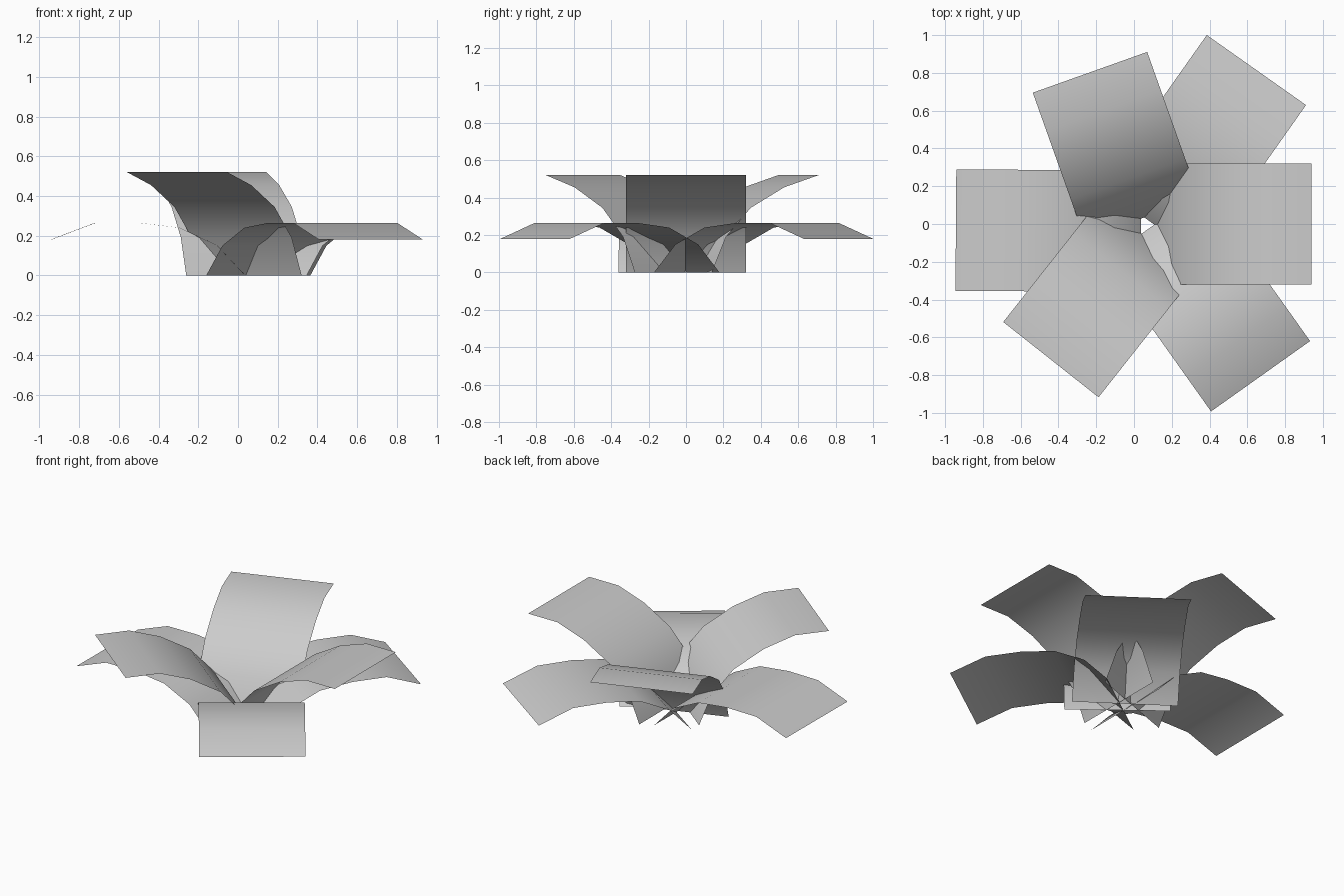
import bpy
import bmesh
from math import radians
from mathutils import Matrix, Vector

cube = bpy.data.objects.get("Cube")
if cube:
    bpy.data.objects.remove(cube, do_unlink=True)

# Single matte grey for every leaf
grey = bpy.data.materials.new("leaf_grey")
grey.use_nodes = True
grey.diffuse_color = (0.6, 0.6, 0.6, 1)
grey.node_tree.nodes["Principled BSDF"].inputs["Base Color"].default_value = (0.6, 0.6, 0.6, 1)

WIDTH = 0.643

# Side profiles (distance outward, height)
LOW = [(0, 0), (0.14, 0.15), (0.33, 0.24), (0.54, 0.265), (0.76, 0.263), (0.98, 0.18)]
TALL = [(0, 0), (0.08, 0.19), (0.22, 0.345), (0.41, 0.455), (0.605, 0.52), (0.82, 0.52)]


def leaf(name, profile, tip, angle):
    """Arched rectangular strip whose outer edge is centred on tip."""
    turn = Matrix.Rotation(radians(angle), 3, 'Z')
    reach = profile[-1][0]
    bm = bmesh.new()
    rows = []
    for r, z in profile:
        rows.append([bm.verts.new(turn @ Vector((r - reach, side * WIDTH / 2, z))
                                  + Vector((tip[0], tip[1], 0))) for side in (-1, 1)])
    for a, b in zip(rows, rows[1:]):
        face = bm.faces.new((a[0], b[0], b[1], a[1]))
        face.smooth = True
    mesh = bpy.data.meshes.new(name)
    bm.to_mesh(mesh)
    bm.free()
    mesh.materials.append(grey)
    obj = bpy.data.objects.new(name, mesh)
    bpy.context.collection.objects.link(obj)


# Upright inner leaves
leaf("tall_leaf_left", TALL, (0.94, 0), 0)
leaf("tall_leaf_back", TALL, (-0.233, 0.803), 109.6)
leaf("tall_leaf_front", TALL, (-0.44, -0.718), 231.7)

# Drooping outer leaves
leaf("low_leaf_back", LOW, (0.648, 0.815), 54.8)
leaf("low_leaf_right", LOW, (-0.943, -0.032), 179.6)
leaf("low_leaf_front", LOW, (0.67, -0.806), -54.6)
